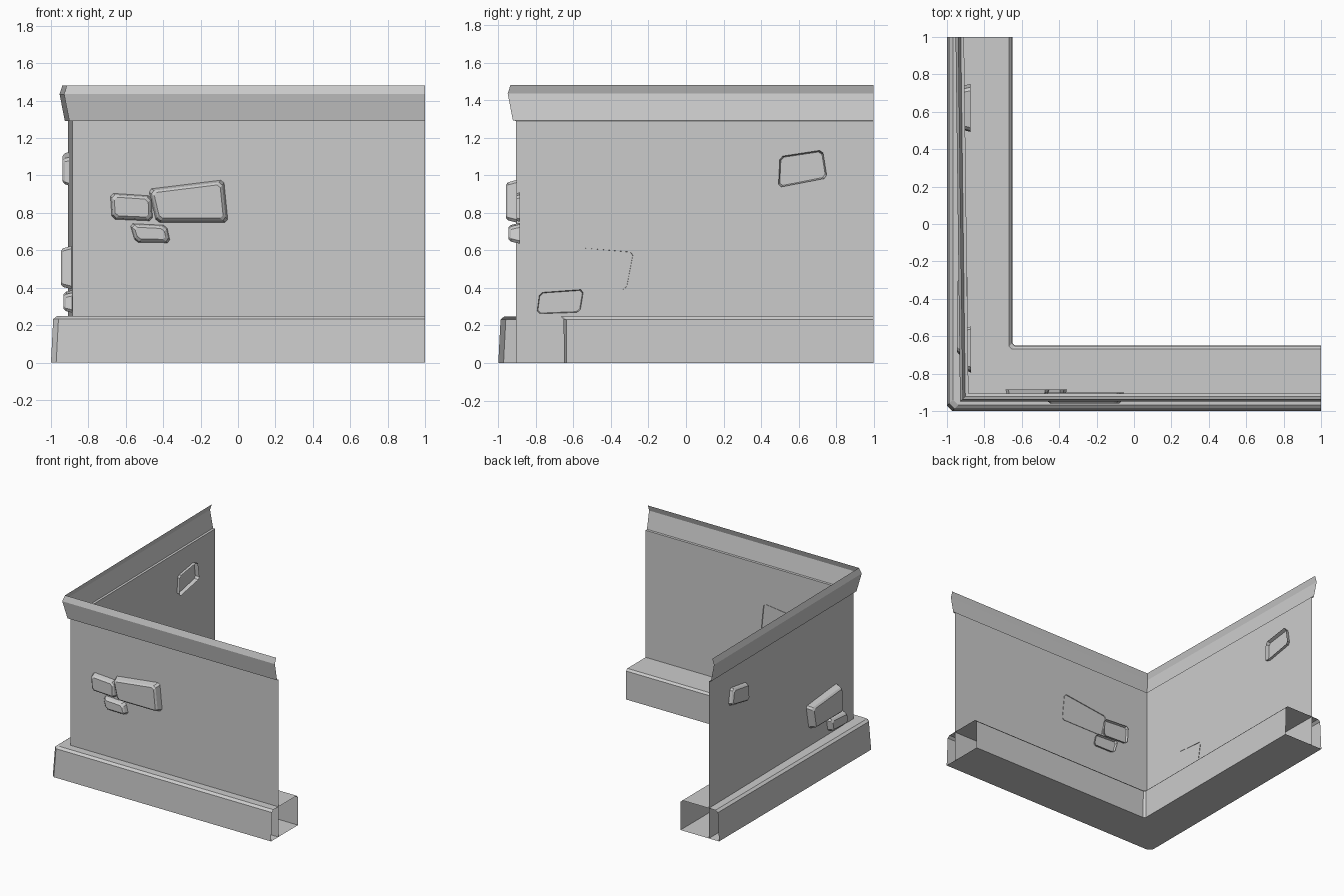
import bpy, bmesh
from mathutils import Vector

if "Cube" in bpy.data.objects:
    bpy.data.objects.remove(bpy.data.objects["Cube"])


def finish(name, bm):
    mesh = bpy.data.meshes.new(name)
    bm.to_mesh(mesh)
    bm.free()
    obj = bpy.data.objects.new(name, mesh)
    bpy.context.collection.objects.link(obj)
    return obj


def sweep(name, profile, path, closed=False):
    """Run a (offset, height) profile around the L-shaped plan."""
    bm = bmesh.new()
    rows = [[bm.verts.new((x, y, z)) for x, y in path(c, z)] for c, z in profile]
    pairs = list(zip(rows, rows[1:]))
    if closed:
        pairs.append((rows[-1], rows[0]))
    for a, b in pairs:
        for i in range(len(a) - 1):
            bm.faces.new((a[i], a[i + 1], b[i + 1], b[i]))
    return finish(name, bm)


# Plans: the wall's left arm leans out a little, the base has chamfered corners
def wall_path(c, z):
    return [(c - 0.004, 1), (c + 0.02, c), (1, c)]


def base_path(c, z):
    k = 0.028 if c < -0.8 else 0.014
    return [(c, 1), (c, c + k), (c + k, c), (1, c)]


# Thin wall sheet, standing inside the open-ended base
sweep("wall", [(-0.905, 0), (-0.905, 1.29)], wall_path)

# Flared trim along the top
sweep("top_trim", [(-0.905, 1.29), (-0.922, 1.292), (-0.95, 1.435), (-0.935, 1.482)], wall_path)

# Hollow base plinth
sweep("base", [(-0.65, 0), (-1.0, 0), (-0.988, 0.232), (-0.968, 0.248),
               (-0.668, 0.248), (-0.652, 0.232)], base_path, closed=True)


def outline(corners, inset, cut):
    """Quad moved inwards, with its corners cut off."""
    pts = [Vector(p) for p in corners]
    n = len(pts)
    moved = []
    for i, p in enumerate(pts):
        a = (pts[i - 1] - p).normalized()
        b = (pts[(i + 1) % n] - p).normalized()
        moved.append(p + (a + b) * inset)
    out = []
    for i, p in enumerate(moved):
        for q in (moved[i - 1], moved[(i + 1) % n]):
            out.append(p + (q - p).normalized() * cut)
    return out


def brick(name, corners, back, front, on_left=False):
    """Open-backed tapered block; corners run along the wall and up."""
    bm = bmesh.new()
    rings = []
    for depth, inset in ((back, 0), (front + 0.012, 0.012), (front, 0.024)):
        ring = []
        for u, z in outline(corners, inset, 0.016):
            ring.append(bm.verts.new((depth, u, z) if on_left else (u, depth, z)))
        rings.append(ring)
    for a, b in zip(rings, rings[1:]):
        for i in range(len(a)):
            j = (i + 1) % len(a)
            bm.faces.new((a[i], a[j], b[j], b[i]))
    cap = bm.faces.new(rings[-1])
    bmesh.ops.recalc_face_normals(bm, faces=bm.faces)
    cap.normal_update()
    if (cap.normal.x if on_left else cap.normal.y) > 0:
        bmesh.ops.reverse_faces(bm, faces=bm.faces)
    return finish(name, bm)


# Bricks showing through the front wall
brick("front_brick_large", [(-0.48, 0.928), (-0.075, 0.978), (-0.052, 0.748), (-0.437, 0.748)], -0.9, -0.96)
brick("front_brick_left", [(-0.688, 0.91), (-0.458, 0.895), (-0.452, 0.752), (-0.678, 0.762)], -0.885, -0.95)
brick("front_brick_low", [(-0.585, 0.748), (-0.378, 0.738), (-0.355, 0.635), (-0.552, 0.637)], -0.885, -0.945)

# Bricks showing through the left wall
brick("left_brick_upper", [(0.5, 1.1), (0.728, 1.135), (0.752, 0.985), (0.492, 0.935)], -0.875, -0.937, True)
brick("left_brick_large", [(-0.695, 0.625), (-0.28, 0.59), (-0.318, 0.392), (-0.71, 0.392)], -0.889, -0.947, True)
brick("left_brick_low", [(-0.78, 0.375), (-0.545, 0.392), (-0.565, 0.27), (-0.795, 0.262)], -0.872, -0.932, True)
